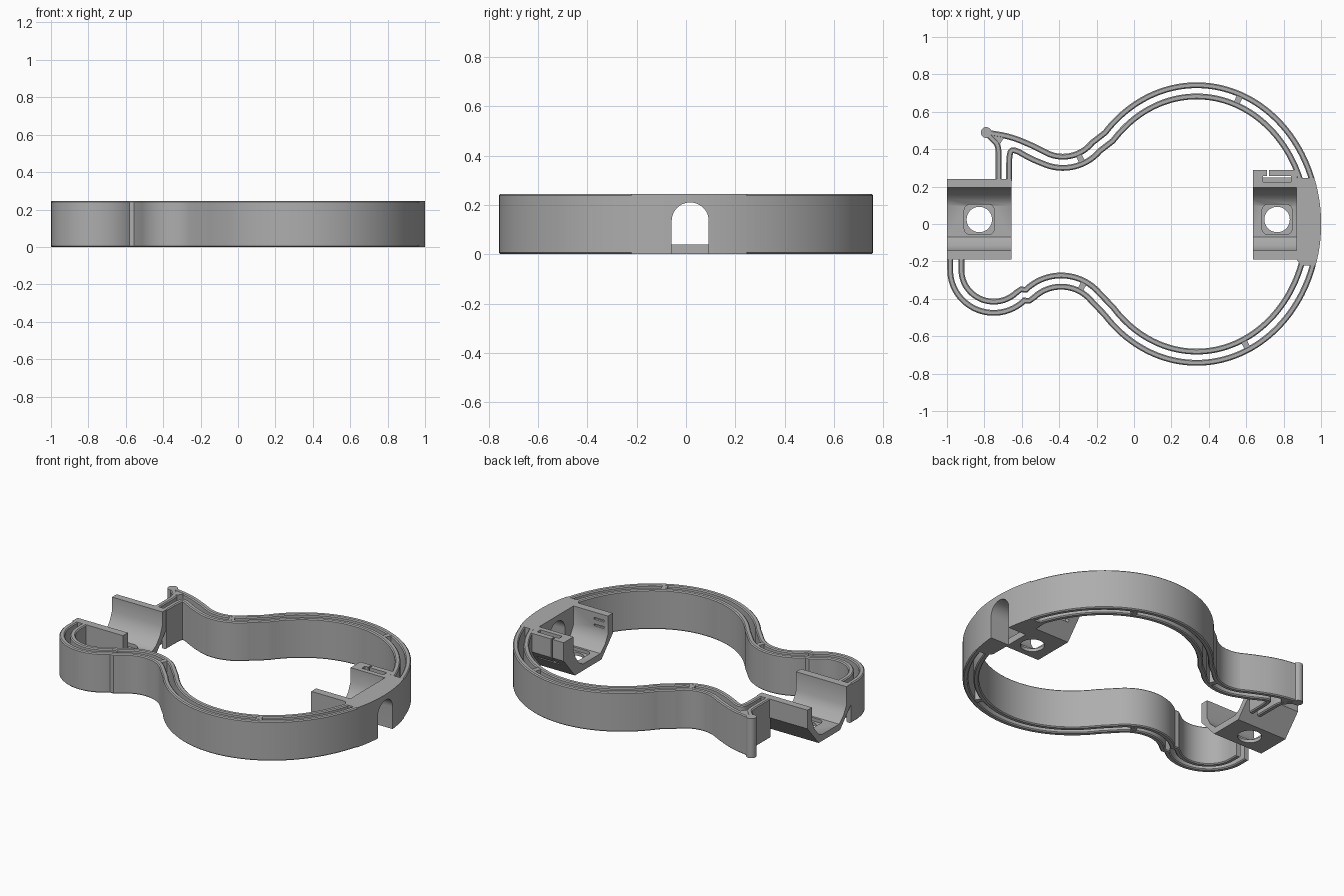
import bpy, bmesh, math
from mathutils import Vector

H = 0.245          # overall height
WALL = 0.031       # thickness of each thin wall
GAP = 0.03         # wall distance from the band centre line
EDGE = 0.006       # rim chamfer

if "Cube" in bpy.data.objects:
    bpy.data.objects.remove(bpy.data.objects["Cube"], do_unlink=True)

grey = bpy.data.materials.new("plain_grey")
grey.use_nodes = True
colour = (0.42, 0.42, 0.42, 1)
grey.diffuse_color = colour
grey.node_tree.nodes["Principled BSDF"].inputs["Base Color"].default_value = colour


def finish(name, bm):
    bmesh.ops.recalc_face_normals(bm, faces=bm.faces)
    me = bpy.data.meshes.new(name)
    bm.to_mesh(me)
    bm.free()
    ob = bpy.data.objects.new(name, me)
    bpy.context.collection.objects.link(ob)
    me.materials.append(grey)
    return ob


def loft(name, rings):
    """Closed tube through equal sized rings, capped at both ends."""
    bm = bmesh.new()
    vs = [[bm.verts.new(p) for p in r] for r in rings]
    n = len(vs[0])
    for a, b in zip(vs, vs[1:]):
        for i in range(n):
            j = (i + 1) % n
            bm.faces.new((a[i], a[j], b[j], b[i]))
    bm.faces.new(vs[0])
    bm.faces.new(vs[-1])
    return finish(name, bm)


def prism_z(name, pts, z0, z1):
    return loft(name, [[(x, y, z) for x, y in pts] for z in (z0, z1)])


def prism_x(name, pts, x0, x1):
    return loft(name, [[(x, y, z) for y, z in pts] for x in (x0, x1)])


def arc(cx, cy, rx, ry, a0, a1, n):
    angles = [math.radians(a0 + (a1 - a0) * i / n) for i in range(n + 1)]
    return [Vector((cx + rx * math.cos(a), cy + ry * math.sin(a))) for a in angles]


def normals(path):
    out = []
    for i in range(len(path)):
        t = (path[min(i + 1, len(path) - 1)] - path[max(i - 1, 0)]).normalized()
        out.append(Vector((-t.y, t.x)))
    return out


def offset(path, d):
    return [p + n * d for p, n in zip(path, normals(path))]


def rounded(points):
    """Corner cutting: softens a short polyline."""
    pts = [Vector(p) for p in points]
    for _ in range(3):
        mid = []
        for a, b in zip(pts, pts[1:]):
            mid += [a.lerp(b, 0.25), a.lerp(b, 0.75)]
        pts = [pts[0]] + mid + [pts[-1]]
    return pts


def wall(name, path, width=WALL):
    w, c = width / 2, EDGE
    section = [(-w + c, 0), (w - c, 0), (w, c), (w, H - c),
               (w - c, H), (-w + c, H), (-w, H - c), (-w, c)]
    rings = [[(*(p + n * s), z) for s, z in section]
             for p, n in zip(path, normals(path))]
    return loft(name, rings)


def cut(ob, cutter):
    m = ob.modifiers.new("cut", 'BOOLEAN')
    m.operation, m.solver, m.object = 'DIFFERENCE', 'EXACT', cutter
    bpy.context.view_layer.objects.active = ob
    bpy.ops.object.modifier_apply(modifier=m.name)
    bpy.data.objects.remove(cutter, do_unlink=True)


def box(x0, x1, y0, y1, z0, z1):
    return prism_z("cutter", [(x0, y0), (x1, y0), (x1, y1), (x0, y1)], z0, z1)


parts = []
CX, RX, RY = 0.335, 0.62, 0.712      # large bout centre line

# Front side of the band: small bout, waist, large bout
front = ([Vector((-0.953, -0.188))] + arc(-0.75, -0.245, 0.203, 0.2, 180, 318, 32)
         + arc(-0.39, -0.545, 0.24, 0.24, 137, 40, 24)
         + arc(CX, 0, RX, RY, 221, 343, 64))
parts.append(wall("front_outer_wall", offset(front, -GAP)))
parts.append(wall("front_inner_wall", offset(front, GAP)))

# Back side of the band: large bout, waist, then two walls that part
back = (arc(CX, 0, RX, RY, 19, 139, 64)
        + arc(-0.38, 0.56, 0.23, 0.23, -40, -112, 20))
back_out, back_in = offset(back, -GAP), offset(back, GAP)
horn = rounded([back_out[-1], (-0.54, 0.418), (-0.66, 0.468), (-0.79, 0.489)])
parts.append(wall("back_outer_wall", back_out + horn[1:]))
turn = rounded([back_in[-1], (-0.55, 0.348), (-0.65, 0.405), (-0.668, 0.37), (-0.668, 0.23)])
parts.append(wall("back_inner_wall", back_in + turn[1:]))
hook = rounded([(-0.79, 0.488), (-0.755, 0.452), (-0.724, 0.42), (-0.724, 0.33), (-0.724, 0.23)])
parts.append(wall("horn_return_wall", hook))
parts.append(prism_z("horn_tip", arc(-0.79, 0.489, 0.029, 0.029, 0, 345, 23), 0, H))
parts.append(prism_z("horn_web", [(-0.79, 0.5), (-0.78, 0.47), (-0.735, 0.42),
                                  (-0.715, 0.43), (-0.69, 0.47)], 0.001, H - 0.001))

# Bridges that tie the two walls together
for name, cx, cy, rx, ry, a in (("back_bout_bridge", CX, 0, RX, RY, 69),
                                ("front_bout_bridge", CX, 0, RX, RY, -65),
                                ("back_waist_bridge", -0.38, 0.56, 0.23, 0.23, -66),
                                ("front_waist_bridge", -0.39, -0.545, 0.24, 0.24, 62)):
    span = math.degrees(0.016 / rx)
    parts.append(wall(name, arc(cx, cy, rx, ry, a - span, a + span, 4), 0.05))

# Solid end hub with an arched opening
rim = arc(CX, 0, RX + 0.0455, RY + 0.0455, -17, 19, 24)
hub = prism_z("end_hub", rim + [(0.87, 0.246), (0.87, -0.19), (0.89, -0.221)], 0, H)
arch = arc(0.017, 0.135, 0.075, 0.075, 0, 180, 24) + [(-0.058, -0.05), (0.092, -0.05)]
cut(hub, prism_x("cutter", arch, 0.8, 1.1))
parts.append(hub)


# Channel brackets with a screw hole in a rounded square recess
def bracket(name, x0, x1, hole_x, back_y):
    profile = [(back_y, H), (back_y, 0.13), (back_y - 0.11, 0), (-0.08, 0), (-0.19, 0.12),
               (-0.19, H), (-0.142, H), (-0.142, 0.13), (-0.115, 0.08), (-0.07, 0.04),
               (0.1, 0.04), (0.135, 0.06), (0.172, 0.105), (0.195, 0.16), (0.195, H)]
    ob = prism_x(name, profile, x0, x1)
    square = []
    for sx, sy, a in ((1, 1, 0), (-1, 1, 90), (-1, -1, 180), (1, -1, 270)):
        square += arc(hole_x + sx * 0.047, 0.024 + sy * 0.047, 0.034, 0.034, a, a + 90, 6)
    cut(ob, prism_z("cutter", square, 0.02, 0.1))
    cut(ob, prism_z("cutter", arc(hole_x, 0.024, 0.068, 0.068, 0, 350, 35), -0.1, 0.1))
    parts.append(ob)
    return ob


bracket("neck_bracket", -1.0, -0.655, -0.827, 0.24)
end = bracket("end_bracket", 0.635, 0.872, 0.765, 0.29)
cut(end, box(0.69, 0.84, 0.225, 0.257, 0.08, 0.3))      # pocket in the thick side
cut(end, box(0.712, 0.722, 0.25, 0.32, 0.08, 0.3))      # slit into the pocket
for z in (0.16, 0.2):                                   # shallow slits in the side
    cut(end, box(0.66, 0.73, -0.155, -0.13, z, z + 0.012))

# Smooth curves, crisp edges
bpy.ops.object.select_all(action='DESELECT')
for ob in parts:
    ob.select_set(True)
bpy.context.view_layer.objects.active = parts[0]
bpy.ops.object.shade_smooth_by_angle(angle=math.radians(30))
